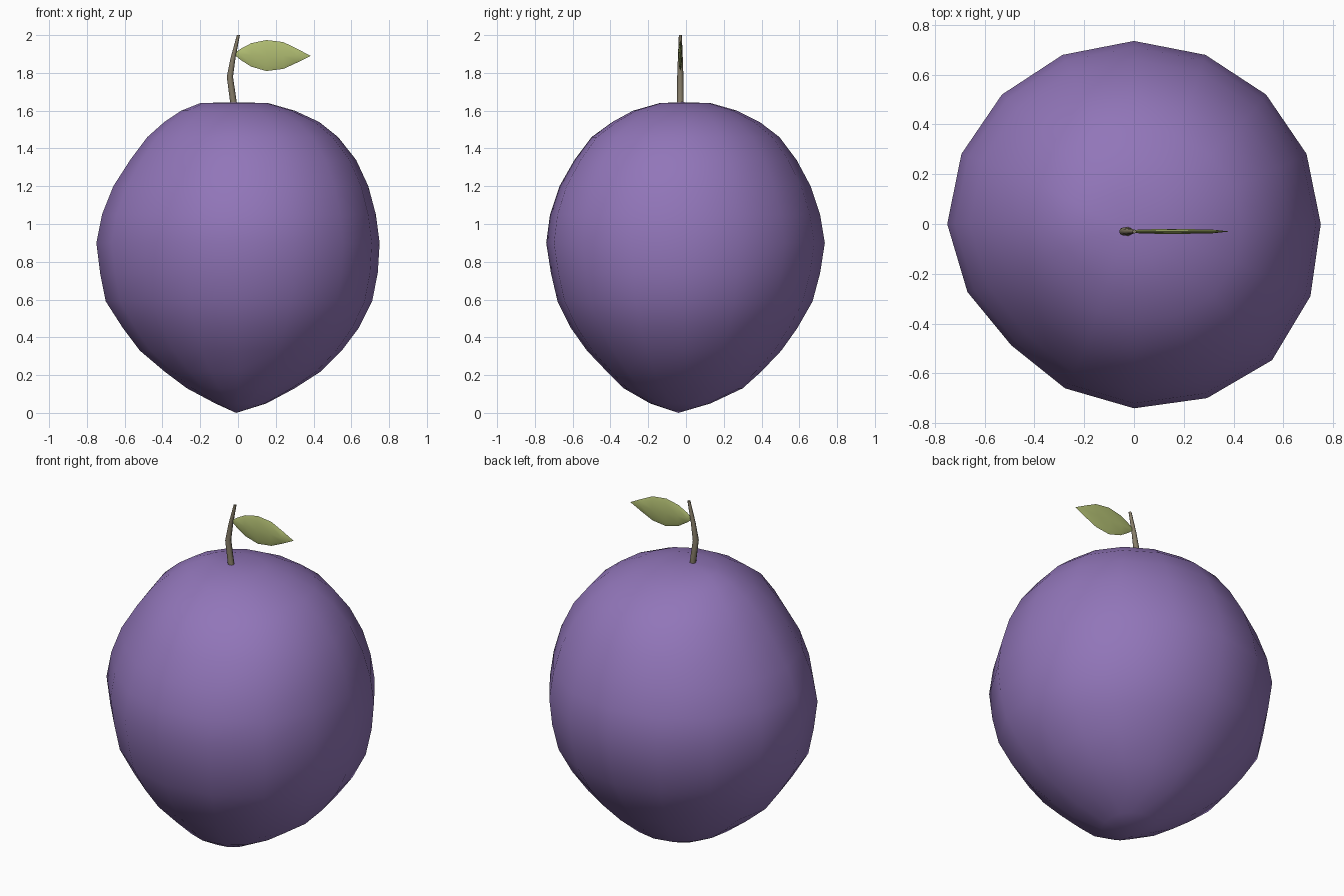
import bpy, bmesh, math
from mathutils import Vector

if "Cube" in bpy.data.objects:
    bpy.data.objects.remove(bpy.data.objects["Cube"])


def material(name, rgb):
    m = bpy.data.materials.new(name)
    m.diffuse_color = (*rgb, 1)
    m.use_nodes = True
    m.node_tree.nodes["Principled BSDF"].inputs["Base Color"].default_value = m.diffuse_color
    return m


def loft(name, rings, mat, start, end, angle):
    """Skin a list of equal rings and close both ends with a fan to a point."""
    bm = bmesh.new()
    loops = [[bm.verts.new(p) for p in ring] for ring in rings]
    n = len(loops[0])
    for a, b in zip(loops, loops[1:]):
        for i in range(n):
            j = (i + 1) % n
            bm.faces.new((a[i], a[j], b[j], b[i]))
    for loop, tip in ((loops[0], start), (loops[-1], end)):
        v = bm.verts.new(tip)
        for i in range(n):
            bm.faces.new((loop[i], loop[(i + 1) % n], v))
    bmesh.ops.recalc_face_normals(bm, faces=bm.faces)
    me = bpy.data.meshes.new(name)
    bm.to_mesh(me)
    bm.free()
    me.materials.append(mat)
    ob = bpy.data.objects.new(name, me)
    bpy.context.collection.objects.link(ob)
    bpy.context.view_layer.objects.active = ob
    ob.select_set(True)
    bpy.ops.object.shade_smooth_by_angle(angle=math.radians(angle))
    ob.select_set(False)
    return ob


purple = material("plum purple", (0.285, 0.180, 0.485))
brown = material("stem brown", (0.24, 0.205, 0.14))
green = material("leaf green", (0.43, 0.50, 0.165))

# Fruit: height, then reach to the left, right, front and back
profile = [
    (0.05, .12, .15, .19, .13), (0.13, .27, .30, .33, .30),
    (0.22, .39, .44, .42, .40), (0.33, .52, .55, .525, .505),
    (0.45, .61, .64, .61, .59), (0.59, .70, .71, .68, .67),
    (0.74, .73, .74, .715, .71), (0.90, .75, .75, .74, .735),
    (1.05, .72, .73, .72, .71), (1.20, .66, .69, .67, .66),
    (1.34, .57, .625, .59, .585), (1.46, .48, .53, .50, .495),
    (1.54, .39, .43, .39, .39), (1.60, .30, .30, .28, .27),
    (1.64, .20, .16, .14, .13),
]


def fruit_ring(z, left, right, front, back, n=16):
    ring = []
    for i in range(n):
        t = 2 * math.pi * i / n
        c, s = math.cos(t), math.sin(t)
        # flatter front left cheek, fuller front right cheek
        bulge = 0 if s >= 0 else (0.045 if c > 0 else -0.07)
        f = 1 + bulge * math.sin(2 * t) ** 2
        ring.append((c * f * (right if c > 0 else left),
                     s * f * (back if s > 0 else front), z))
    return ring


loft("fruit", [fruit_ring(*p) for p in profile], purple,
     (-0.01, -0.04, 0), (-0.02, -0.02, 1.645), 60)

# Stem: bent tapering tube (x, z, radius)
Y = -0.03
path = [(-0.015, 1.60, .018), (-0.025, 1.65, .0175), (-0.043, 1.78, .0165),
        (-0.026, 1.88, .013), (0.002, 2.0, .008)]
rings = [[(x + r * math.cos(k * math.pi / 4), Y + r * math.sin(k * math.pi / 4), z)
          for k in range(8)] for x, z, r in path]
loft("stem", rings, brown, (-0.015, Y, 1.60), (0.002, Y, 2.0), 50)

# Leaf: pointed oval with a thin lens section (x, middle z, half height, half depth)
sections = [(0.015, 1.898, .030, .007), (0.07, 1.895, .062, .009),
            (0.15, 1.892, .082, .010), (0.24, 1.892, .071, .009),
            (0.31, 1.891, .038, .008)]
rings = [[(x, Y + d * math.cos(k * math.pi / 4), z + h * math.sin(k * math.pi / 4))
          for k in range(8)] for x, z, h, d in sections]
loft("leaf", rings, green, (-0.025, Y, 1.90), (0.385, Y, 1.89), 80)
